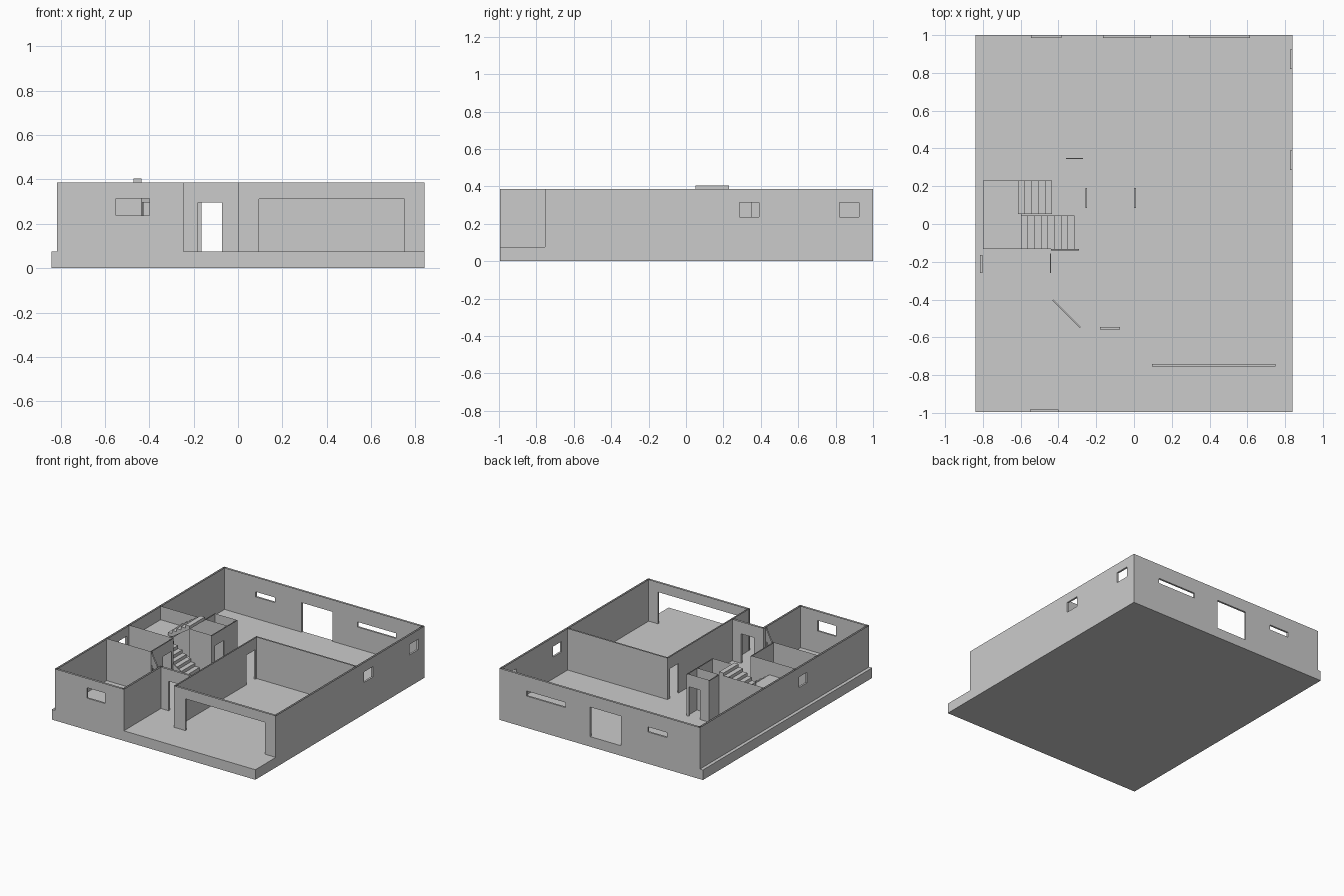
import bpy, bmesh
from mathutils import Vector

if "Cube" in bpy.data.objects:
    bpy.data.objects.remove(bpy.data.objects["Cube"])

FLOOR, TOP = 0.075, 0.385
HEAD, SILL, LOW = 0.295, 0.237, 0.275   # door head, window sill, low window head
WIN = 0.315


def finish(name, bm):
    bmesh.ops.remove_doubles(bm, verts=bm.verts, dist=1e-5)
    bmesh.ops.recalc_face_normals(bm, faces=bm.faces)
    me = bpy.data.meshes.new(name)
    bm.to_mesh(me)
    bm.free()
    ob = bpy.data.objects.new(name, me)
    bpy.context.collection.objects.link(ob)
    return ob


def box(name, x0, x1, y0, y1, z0, z1):
    bm = bmesh.new()
    bmesh.ops.create_cube(bm, size=1)
    for v in bm.verts:
        v.co = ((x0 + x1) / 2 + v.co.x * (x1 - x0),
                (y0 + y1) / 2 + v.co.y * (y1 - y0),
                (z0 + z1) / 2 + v.co.z * (z1 - z0))
    return finish(name, bm)


def prism(name, profile, y0, y1):
    """Extrude an (x, z) profile along y."""
    bm = bmesh.new()
    f = bm.faces.new([bm.verts.new((x, y0, z)) for x, z in profile])
    ext = bmesh.ops.extrude_face_region(bm, geom=[f])['geom']
    for v in ext:
        if isinstance(v, bmesh.types.BMVert):
            v.co.y = y1
    return finish(name, bm)


def wall(name, p0, p1, t, openings=()):
    """Hollow two-skin wall, open at the top like a cut plan.
    Openings are (u0, u1, z0, z1) with u measured from p0."""
    a, b = Vector((*p0, 0)), Vector((*p1, 0))
    d = (b - a).normalized()
    n = Vector((-d.y, d.x, 0)) * t / 2
    us = sorted({0, (b - a).length, *[u for o in openings for u in o[:2]]})
    zs = sorted({FLOOR, TOP, *[z for o in openings for z in o[2:]]})
    nu, nz = len(us) - 1, len(zs) - 1

    def solid(i, j):
        u, z = (us[i] + us[i + 1]) / 2, (zs[j] + zs[j + 1]) / 2
        return not any(o[0] < u < o[1] and o[2] < z < o[3] for o in openings)

    bm = bmesh.new()

    def quad(*pts):
        bm.faces.new([bm.verts.new(a + d * u + n * s + Vector((0, 0, z))) for u, z, s in pts])

    for i in range(nu):
        for j in range(nz):
            if not solid(i, j):
                continue
            u0, u1, z0, z1 = us[i], us[i + 1], zs[j], zs[j + 1]
            # two skins
            for s in (-1, 1):
                quad((u0, z0, s), (u1, z0, s), (u1, z1, s), (u0, z1, s))
            # end caps, jambs, heads and sills
            for u, k in ((u0, i - 1), (u1, i + 1)):
                if not 0 <= k < nu or not solid(k, j):
                    quad((u, z0, -1), (u, z1, -1), (u, z1, 1), (u, z0, 1))
            for z, k in ((z0, j - 1), (z1, j + 1)):
                if 0 <= k < nz and not solid(i, k):
                    quad((u0, z, -1), (u1, z, -1), (u1, z, 1), (u0, z, 1))
    return finish(name, bm)


def flight(name, x0, run, n, z0, rise, y0, y1):
    """Saw-tooth stair flight with a sloping underside."""
    pts = []
    for i in range(n):
        pts += [(x0 + i * run, z0 + i * rise), (x0 + i * run, z0 + (i + 1) * rise)]
    pts += [(x0 + n * run, z0 + n * rise), (x0 + n * run, z0 + (n - 1) * rise)]
    pts += [(x0 + run, z0)]
    return prism(name, pts, y0, y1)


# Foundation slab
box("floor_slab", -0.84, 0.84, -0.995, 1.0, 0, FLOOR)

# Outer walls, u runs along +x or +y from the first point
T = 0.014
L, R, F, B = -0.808, 0.833, -0.988, 0.993
wall("left_wall", (L, -0.995), (L, 1), T, [(0.735, 0.83, SILL, WIN)])
wall("right_wall", (R, -0.755), (R, 1), T,
     [(1.04, 1.145, SILL, WIN), (1.575, 1.68, SILL, WIN)])
wall("back_wall", (-0.815, B), (0.84, B), T,
     [(0.27, 0.43, SILL, LOW), (0.65, 0.905, FLOOR, HEAD), (1.11, 1.43, SILL, LOW)])
wall("front_left_wall", (-0.815, F), (-0.245, F), T, [(0.265, 0.415, SILL, WIN)])
wall("porch_side_wall", (-0.252, -0.995), (-0.252, -0.545), T)
wall("entry_wall", (-0.25, -0.552), (0.0, -0.552), T, [(0.07, 0.177, FLOOR, HEAD)])

# Garage
wall("garage_front_wall", (0.0, -0.747), (0.84, -0.747), T, [(0.095, 0.75, FLOOR, 0.312)])
wall("garage_side_wall", (0.006, -0.755), (0.006, 0.215), 0.01, [(0.84, 0.945, FLOOR, HEAD)])
wall("garage_back_wall", (0.001, 0.21), (0.83, 0.21), 0.01)

# Rooms on the left side
t = 0.007
wall("bedroom_wall", (-0.81, -0.4), (-0.435, -0.4), t)
wall("diagonal_wall", (-0.44, -0.392), (-0.262, -0.57), t, [(0.015, 0.22, FLOOR, HEAD)])
wall("bathroom_hall_wall", (-0.442, -0.4), (-0.442, -0.135), t, [(0.14, 0.245, FLOOR, HEAD)])
wall("bathroom_stair_wall", (-0.81, -0.137), (-0.44, -0.137), t)
wall("stair_back_wall", (-0.81, 0.234), (-0.25, 0.234), t)

# Closets beside the stairs
wall("closet_front_wall", (-0.435, 0.048), (-0.25, 0.048), t)
wall("closet_hall_wall", (-0.253, 0.045), (-0.253, 0.35), t, [(0.04, 0.145, FLOOR, HEAD)])
wall("closet_back_wall", (-0.437, 0.347), (-0.25, 0.347), t, [(0.077, 0.167, FLOOR, HEAD)])
wall("closet_left_wall", (-0.435, 0.234), (-0.435, 0.35), t)

# Stairs: lower flight, landing, upper flight
rise = (0.405 - FLOOR) / 14
LAND = FLOOR + 9 * rise
flight("lower_stairs", -0.315, -0.035, 8, FLOOR, rise, -0.132, 0.045)
box("stair_landing", -0.80, -0.595, -0.132, 0.23, LAND - rise, LAND)
flight("upper_stairs", -0.615, 0.036, 5, LAND, rise, 0.052, 0.23)
# Sloped low wall beside the lower flight
prism("stair_side_panel", [(-0.44, FLOOR), (-0.29, FLOOR), (-0.29, 0.1), (-0.44, 0.2)],
      -0.14, -0.133)
